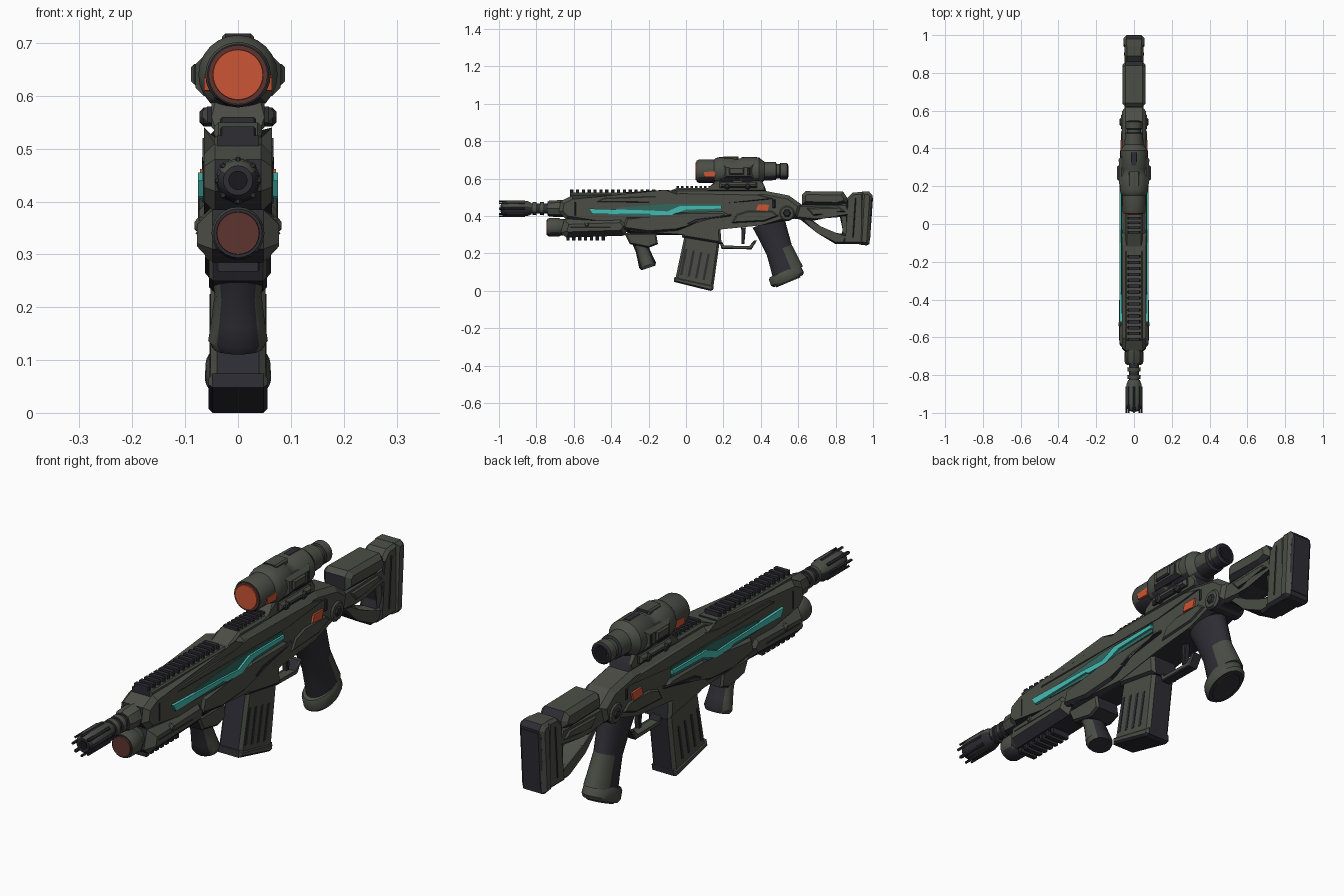
import bpy, bmesh, math
from mathutils import Vector

default_cube = bpy.data.objects.get("Cube")
if default_cube:
    bpy.data.objects.remove(default_cube, do_unlink=True)


def make_material(name, red, green, blue):
    material = bpy.data.materials.new(name)
    material.use_nodes = True
    colour = (red, green, blue, 1)
    material.diffuse_color = colour
    shader = next(n for n in material.node_tree.nodes if n.type == "BSDF_PRINCIPLED")
    shader.inputs["Base Color"].default_value = colour
    shader.inputs["Roughness"].default_value = .7
    return material


OLIVE = make_material("olive grey", .07, .075, .06)
NAVY = make_material("dark navy", .026, .026, .034)
BLACK = make_material("near black", .01, .01, .012)
ORANGE = make_material("signal orange", .6, .09, .035)
CYAN = make_material("bright cyan", .06, .5, .45)
TEAL = make_material("deep teal", .03, .14, .115)
LENS = make_material("dark red glass", .11, .035, .03)


def faces_away(face):
    """Ends and undersides take the second colour."""
    return abs(face.normal.y) > .75 or face.normal.z < -.6


def finish(name, bm, main, second, rule, smooth=False):
    bmesh.ops.recalc_face_normals(bm, faces=bm.faces)
    for face in bm.faces:
        face.material_index = int(rule(face))
        face.smooth = smooth
    for edge in bm.edges:
        edge.smooth = edge.calc_face_angle(0) < .6
    mesh = bpy.data.meshes.new(name)
    bm.to_mesh(mesh)
    bm.free()
    mesh.materials.append(main)
    mesh.materials.append(second or main)
    part = bpy.data.objects.new(name, mesh)
    bpy.context.collection.objects.link(part)
    return part


def prism(name, outline, half, main=OLIVE, second=NAVY, chamfer=.008, rule=faces_away):
    """Side outline in (y, z), extruded across x, with chamfered flanks."""
    bm = bmesh.new()
    caps = [[bm.verts.new((side * half, y, z)) for y, z in outline] for side in (-1, 1)]
    left, right = (bm.faces.new(cap) for cap in caps)
    count = len(outline)
    for i in range(count):
        j = (i + 1) % count
        bm.faces.new((caps[0][i], caps[0][j], caps[1][j], caps[1][i]))
    if chamfer:
        rims = list(left.edges) + list(right.edges)
        bmesh.ops.bevel(bm, geom=rims, offset=chamfer, segments=1, affect="EDGES", clamp_overlap=True)
    return finish(name, bm, main, second, rule)


def block(name, back, front, low, high, half, main=OLIVE, second=NAVY, chamfer=.006):
    outline = [(back, low), (front, low), (front, high), (back, high)]
    return prism(name, outline, half, main, second, chamfer)


def disc(name, y, z, radius, half, main=OLIVE, sides=16):
    angles = [math.tau * i / sides for i in range(sides)]
    outline = [(y + radius * math.cos(a), z + radius * math.sin(a)) for a in angles]
    return prism(name, outline, half, main, NAVY)


def spin(name, start, axis, profile, main=OLIVE, second=NAVY, squash=1, sides=24, rule=faces_away):
    """Round part along an axis in the yz plane; profile holds (distance, radius)."""
    bm = bmesh.new()
    origin = Vector((0, *start))
    along = Vector((0, *axis)).normalized()
    across = Vector((1, 0, 0))
    up = along.cross(across)
    angles = [math.tau * i / sides for i in range(sides)]
    rings = [[bm.verts.new(origin + along * t + across * (r * squash * math.cos(a)) + up * (r * math.sin(a)))
              for a in angles] for t, r in profile]
    for near, far in zip(rings, rings[1:]):
        for i in range(sides):
            j = (i + 1) % sides
            bm.faces.new((near[i], near[j], far[j], far[i]))
    bm.faces.new(rings[0])
    bm.faces.new(rings[-1])
    return finish(name, bm, main, second, rule, True)


def teeth(name, first, last, count, low, high, half, main=OLIVE):
    step = (last - first) / count
    for i in range(count):
        y = first + i * step
        block(f"{name}_{i + 1}", y, y + step * .55, low, high, half, main, NAVY, .004)


ALONG = (1, 0)

# Barrel and muzzle brake
spin("barrel", (-.86, .44), ALONG, [(0, .027), (.24, .027)], NAVY)
spin("muzzle_brake", (-.99, .44), ALONG,
     [(0, .028), (.012, .038), (.04, .041), (.14, .041), (.165, .03)], NAVY, OLIVE,
     rule=lambda f: f.normal.z > .3)
for i in range(8):
    angle = math.tau * i / 8
    fin = block(f"muzzle_fin_{i + 1}", -1, -.86, .036, .044, .007, NAVY)
    fin.rotation_euler.y = angle
    fin.location.z = .44
spin("muzzle_bore", (-.993, .44), ALONG, [(0, .018), (.02, .018)], BLACK, BLACK)
for i in range(3):
    spin(f"barrel_ring_{i + 1}", (-.82 + i * .04, .44), ALONG, [(0, .034), (.02, .036)])
spin("barrel_collar", (-.74, .44), ALONG, [(0, .036), (.01, .043), (.09, .046)], sides=8)

# Receiver and handguard
prism("receiver_body", [(-.68, .42), (-.67, .48), (-.61, .51), (-.11, .52), (-.05, .535), (.42, .535),
                        (.55, .51), (.62, .46), (.6, .39), (.4, .35), (.2, .33), (0, .3), (-.3, .3),
                        (-.36, .38), (-.64, .38)], .064, chamfer=.02)
prism("upper_side_panel", [(-.5, .47), (-.44, .5), (-.12, .505), (-.03, .52), (.38, .52), (.5, .49),
                           (.22, .47), (-.1, .475)], .067)
prism("lower_side_panel", [(-.34, .33), (-.32, .395), (-.1, .395), (-.01, .425), (.2, .425), (.24, .4),
                           (.04, .37), (-.05, .32), (-.2, .31)], .074, chamfer=.012)
prism("rear_side_panel", [(.24, .36), (.27, .41), (.33, .43), (.46, .43), (.5, .4), (.42, .37)], .07)
prism("panel_seam", [(.0, .36), (.05, .385), (.24, .41), (.24, .4), (.06, .375), (.02, .35)], .076, NAVY)
disc("pivot_disc", .54, .415, .042, .07)
disc("pivot_cap", .54, .415, .024, .076, NAVY, 6)
block("rear_seam", .46, .48, .44, .49, .068, NAVY)
block("front_seam", -.6, -.585, .4, .48, .066, NAVY)

# Glowing side strip
prism("glow_panel", [(-.42, .405), (-.36, .445), (-.1, .465), (.19, .465), (.19, .425), (0, .42),
                     (-.06, .395)], .0675, TEAL, TEAL, 0)
prism("glow_line", [(-.52, .44), (-.5, .41), (-.2, .415), (-.18, .405), (-.08, .405), (0, .435), (.19, .44),
                    (.19, .455), (-.03, .455), (-.1, .425), (-.2, .43)], .0755, CYAN, CYAN, 0)
prism("side_marker", [(.375, .43), (.385, .462), (.445, .46), (.435, .425)], .072, ORANGE, ORANGE, 0)

# Top rails
block("front_rail", -.62, -.14, .505, .525, .045)
teeth("front_rail_tooth", -.62, -.15, 15, .52, .542, .034, NAVY)
prism("rail_ramp", [(-.14, .51), (-.05, .55), (.16, .55), (.17, .52)], .045)
teeth("rear_rail_tooth", -.05, .17, 9, .545, .56, .034, NAVY)

# Underbarrel tube
spin("lower_tube", (-.74, .34), ALONG, [(0, .046), (.012, .05), (.06, .05), (.07, .044), (.12, .044)])
spin("lower_lens", (-.746, .34), ALONG, [(0, .04), (.02, .042)], LENS, LENS)
prism("lower_housing", [(-.67, .31), (-.65, .385), (-.34, .395), (-.3, .35), (-.33, .295), (-.64, .285)],
      .078, chamfer=.03)
block("housing_slot", -.62, -.4, .335, .345, .08, NAVY)
disc("housing_bolt", -.53, .355, .016, .082, OLIVE, 8)
teeth("lower_rail_tooth", -.64, -.42, 7, .268, .295, .042, NAVY)

# Foregrip
prism("foregrip_mount", [(-.33, .31), (-.16, .31), (-.15, .25), (-.2, .23), (-.3, .25)], .055)
spin("foregrip", (-.25, .27), (.055, -.165), [(0, .042), (.05, .037), (.1, .042), (.14, .047), (.155, .04)],
     NAVY, OLIVE, 1.2, 16, lambda f: abs(f.normal.x) > .6)

# Magazine
prism("magazine", [(0, .33), (.185, .3), (.145, .012), (.13, .003), (-.06, .05)], .052, chamfer=.012)
prism("magazine_well", [(-.03, .37), (.18, .385), (.19, .25), (-.02, .285)], .062, chamfer=.012)
prism("magazine_foot", [(-.062, .075), (.148, .03), (.145, .005), (.13, 0), (-.065, .048)], .056)
for i in range(4):
    y = -.005 + i * .04
    z = .225 - i * .009
    prism(f"magazine_groove_{i + 1}", [(y, z), (y + .013, z), (y - .014, z - .14), (y - .027, z - .14)],
          .054, NAVY, NAVY, 0)

# Trigger and guard
prism("trigger_guard", [(.18, .26), (.19, .225), (.35, .222), (.38, .27), (.365, .27), (.34, .236),
                        (.2, .238), (.195, .26)], .022, chamfer=.004)
prism("trigger", [(.295, .34), (.32, .34), (.312, .25), (.298, .25)], .012, NAVY, chamfer=.003)

# Rear grip
spin("rear_grip", (.44, .37), (.105, -.27), [(0, .09), (.06, .082), (.16, .072), (.24, .08), (.29, .086)],
     NAVY, OLIVE, .63,
     rule=lambda f: f.normal.y > .2 and f.calc_center_median().z < .25)
spin("grip_foot", (.525, .105), (.105, -.25), [(0, .084), (.012, .093), (.045, .095), (.058, .084)],
     OLIVE, NAVY, .66, rule=lambda f: f.normal.z < -.8)
spin("grip_foot_plug", (.545, .054), (.105, -.25), [(0, .07), (.009, .07)], NAVY, NAVY, .62)

# Stock
prism("cheek_rest", [(.62, .46), (.62, .515), (.64, .533), (.84, .53), (.86, .5), (.86, .47), (.81, .455)],
      .062, chamfer=.018)
prism("stock_arm", [(.56, .46), (.86, .47), (.89, .4), (.74, .4), (.68, .375), (.58, .385)], .05, chamfer=.012)
prism("stock_panel", [(.64, .445), (.82, .45), (.86, .42), (.74, .42), (.68, .4)], .056)
prism("stock_strut", [(.6, .39), (.66, .39), (.72, .345), (.8, .3), (.87, .3), (.86, .25), (.8, .25), (.7, .31)],
      .042, chamfer=.01)
prism("stock_brace", [(.82, .41), (.89, .41), (.87, .28), (.83, .27), (.845, .33)], .034)
prism("butt_frame", [(.855, .49), (.89, .525), (.95, .53), (.95, .25), (.83, .25), (.87, .34)], .05, chamfer=.012)
prism("butt_groove", [(.9, .5), (.915, .5), (.9, .28), (.885, .28)], .053, NAVY)
prism("butt_pad", [(.94, .53), (.98, .53), (.997, .51), (.98, .25), (.965, .243), (.925, .248)], .056, chamfer=.015)
prism("butt_pad_face", [(.96, .505), (1, .5), (.984, .27), (.95, .27)], .046, NAVY)

# Scope and mount
prism("scope_mount", [(.1, .53), (.13, .56), (.17, .6), (.4, .6), (.42, .56), (.43, .53)], .05, chamfer=.01)
block("mount_clamp", .18, .38, .55, .58, .068, chamfer=.01)
for i, y in enumerate((.22, .33)):
    disc(f"mount_bolt_{i + 1}", y, .56, .018, .073, NAVY, 8)
spin("scope_tube", (.06, .64), ALONG,
     [(0, .058), (.008, .062), (.09, .062), (.1, .07), (.12, .075), (.19, .075), (.2, .069), (.23, .069),
      (.24, .075), (.33, .073), (.36, .05), (.42, .048), (.425, .038), (.44, .038), (.445, .044),
      (.48, .044), (.486, .036)])
spin("scope_rim", (.055, .64), ALONG, [(0, .056), (.02, .056)], LENS, LENS, sides=32)
spin("scope_lens", (.052, .64), ALONG, [(0, .047), (.012, .05)], ORANGE, ORANGE, sides=32)
spin("scope_eyepiece", (.535, .64), ALONG, [(0, .03), (.013, .03)], BLACK, BLACK)
prism("scope_marker", [(.1, .61), (.095, .635), (.155, .64), (.155, .608)], .064, ORANGE, ORANGE, 0)
block("scope_side_box", .2, .36, .6, .675, .08, chamfer=.015)
block("scope_side_knob", .23, .31, .622, .66, .089)
block("scope_side_slot", .325, .345, .615, .66, .082, NAVY)
block("scope_top_plate", .2, .28, .69, .718, .03)
block("scope_top_slot", .31, .38, .69, .715, .018, NAVY)
